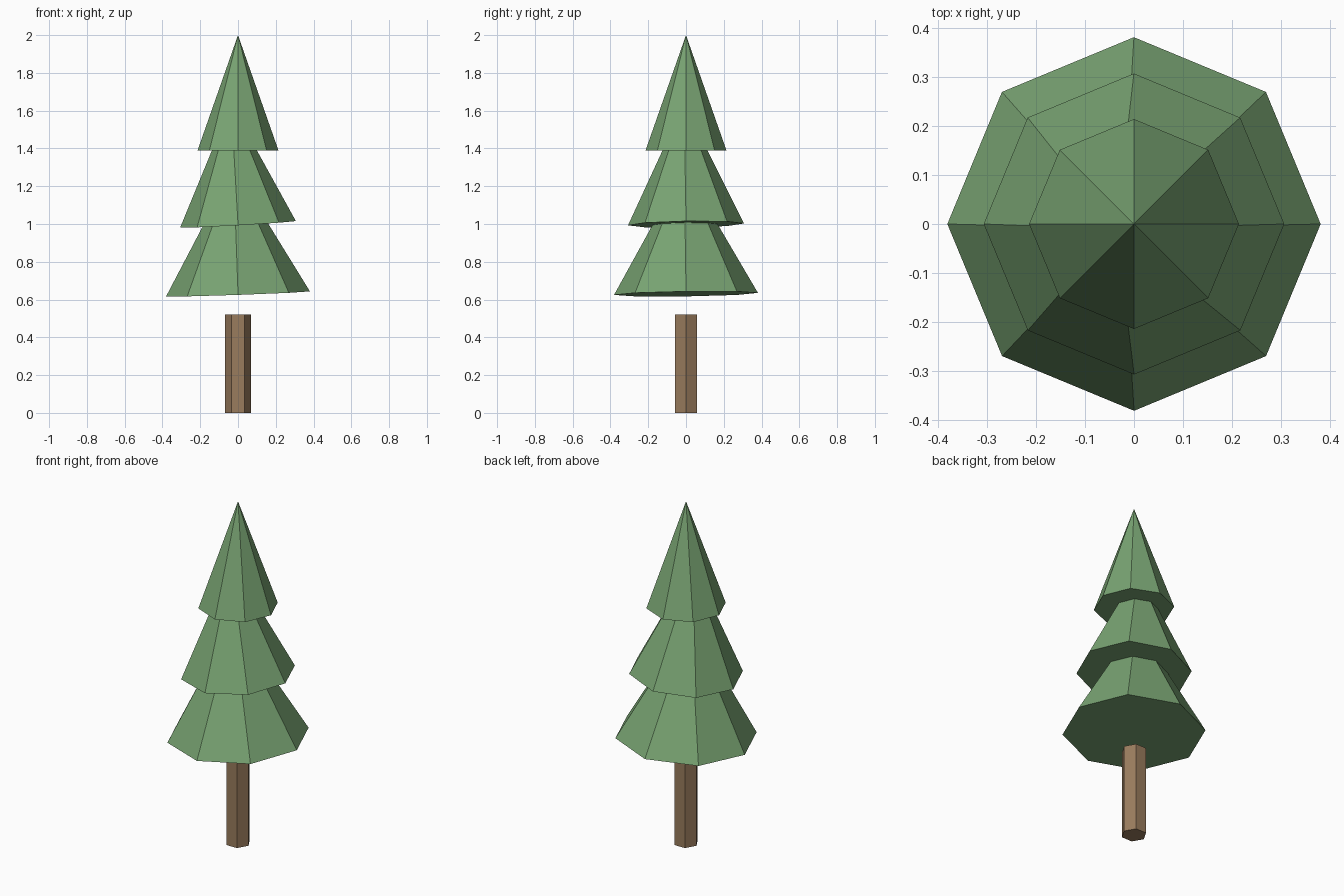
import bpy
from mathutils import Euler

cube = bpy.data.objects.get("Cube")
if cube:
    bpy.data.objects.remove(cube, do_unlink=True)


def make_material(name, rgb):
    mat = bpy.data.materials.new(name)
    mat.use_nodes = True
    color = (*rgb, 1.0)
    mat.diffuse_color = color
    mat.node_tree.nodes["Principled BSDF"].inputs["Base Color"].default_value = color
    return mat


def add_cone(name, sides, radius, top_radius, base, height, mat, tilt=(0, 0)):
    """Faceted cone with a corner on +x, tilted about the centre of its base."""
    bpy.ops.mesh.primitive_cone_add(vertices=sides, radius1=radius, radius2=top_radius,
                                    depth=height, location=(0, 0, 0))
    obj = bpy.context.object
    obj.name = name
    # Put the origin at the base, and turn a corner towards +x
    for v in obj.data.vertices:
        v.co.z += height / 2
        v.co.rotate(Euler((0, 0, -1.570796)))
    obj.location.z = base
    obj.rotation_euler = (tilt[0], tilt[1], 0)
    obj.data.materials.append(mat)
    return obj


bark = make_material("brown bark", (0.32, 0.20, 0.11))
needles = make_material("green needles", (0.19, 0.37, 0.17))

# Trunk: six-sided post, separate from the foliage above
add_cone("trunk", 6, 0.068, 0.068, 0, 0.52, bark)

# Foliage: three eight-sided tiers, the lower two leaning slightly
add_cone("lower_tier", 8, 0.381, 0, 0.63, 0.67, needles, (0.014, -0.035))
add_cone("middle_tier", 8, 0.307, 0, 0.998, 0.64, needles, (0.016, -0.057))
add_cone("upper_tier", 8, 0.214, 0, 1.39, 0.61, needles)
